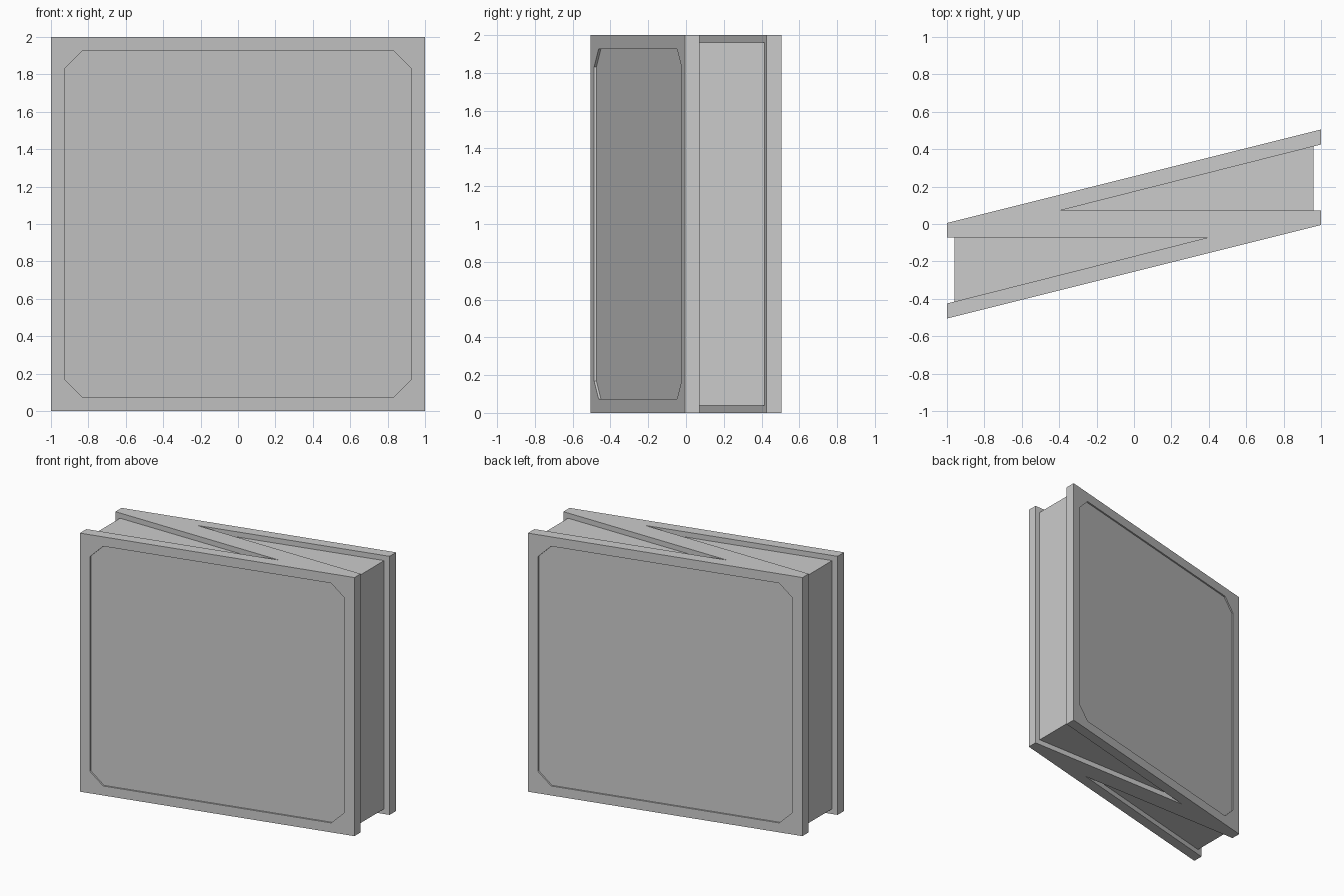
import bpy, bmesh
from mathutils import Vector

if "Cube" in bpy.data.objects:
    bpy.data.objects.remove(bpy.data.objects["Cube"])

SLOPE, OFF = 0.25, 0.255      # slanted faces: y = SLOPE * x +/- OFF
DEPTH = 0.012                 # panel recess depth


def extrude(name, points, direction):
    """Closed solid from a polygon swept along a vector."""
    bm = bmesh.new()
    face = bm.faces.new([bm.verts.new(p) for p in points])
    res = bmesh.ops.extrude_face_region(bm, geom=[face], use_keep_orig=True)
    verts = [v for v in res["geom"] if isinstance(v, bmesh.types.BMVert)]
    bmesh.ops.translate(bm, verts=verts, vec=Vector(direction))
    bmesh.ops.recalc_face_normals(bm, faces=bm.faces[:])
    mesh = bpy.data.meshes.new(name)
    bm.to_mesh(mesh)
    bm.free()
    obj = bpy.data.objects.new(name, mesh)
    bpy.context.collection.objects.link(obj)
    return obj


def combine(target, tool, operation):
    mod = target.modifiers.new(operation.lower(), "BOOLEAN")
    mod.operation, mod.solver, mod.object = operation, "EXACT", tool
    bpy.context.view_layer.objects.active = target
    bpy.ops.object.modifier_apply(modifier=mod.name)
    bpy.data.objects.remove(tool)


# Z-shaped frame: half the outline, the rest is its half-turn copy
half = [(-1, 0.005), (1, 0.505), (1, 0.425), (-0.4, 0.071), (1, 0.071)]
outline = half + [(-x, -y) for x, y in half]
frame = extrude("slanted_block", [(x, y, 0) for x, y in outline], (0, 0, 2))

# Inner core filling the wedges, set back 0.04 from the ends, top and bottom
half = [(-0.96, -0.45), (0.96, 0.03)]
core = extrude("core", [(x, y, 0.04) for x, y in half + [(-x, -y) for x, y in half]],
               (0, 0, 1.92))
combine(frame, core, "UNION")

# Shallow chamfered panels on both slanted faces
a, b = 0.927, 0.83
octagon = [(-b, a), (b, a), (a, b), (a, -b), (b, -a), (-b, -a), (-a, -b), (-a, b)]
for side in (-1, 1):
    pts = [(x, SLOPE * x + side * (OFF - DEPTH), 1 + z) for x, z in octagon]
    combine(frame, extrude("panel_cutter", pts, (0, side * 0.1, 0)), "DIFFERENCE")
